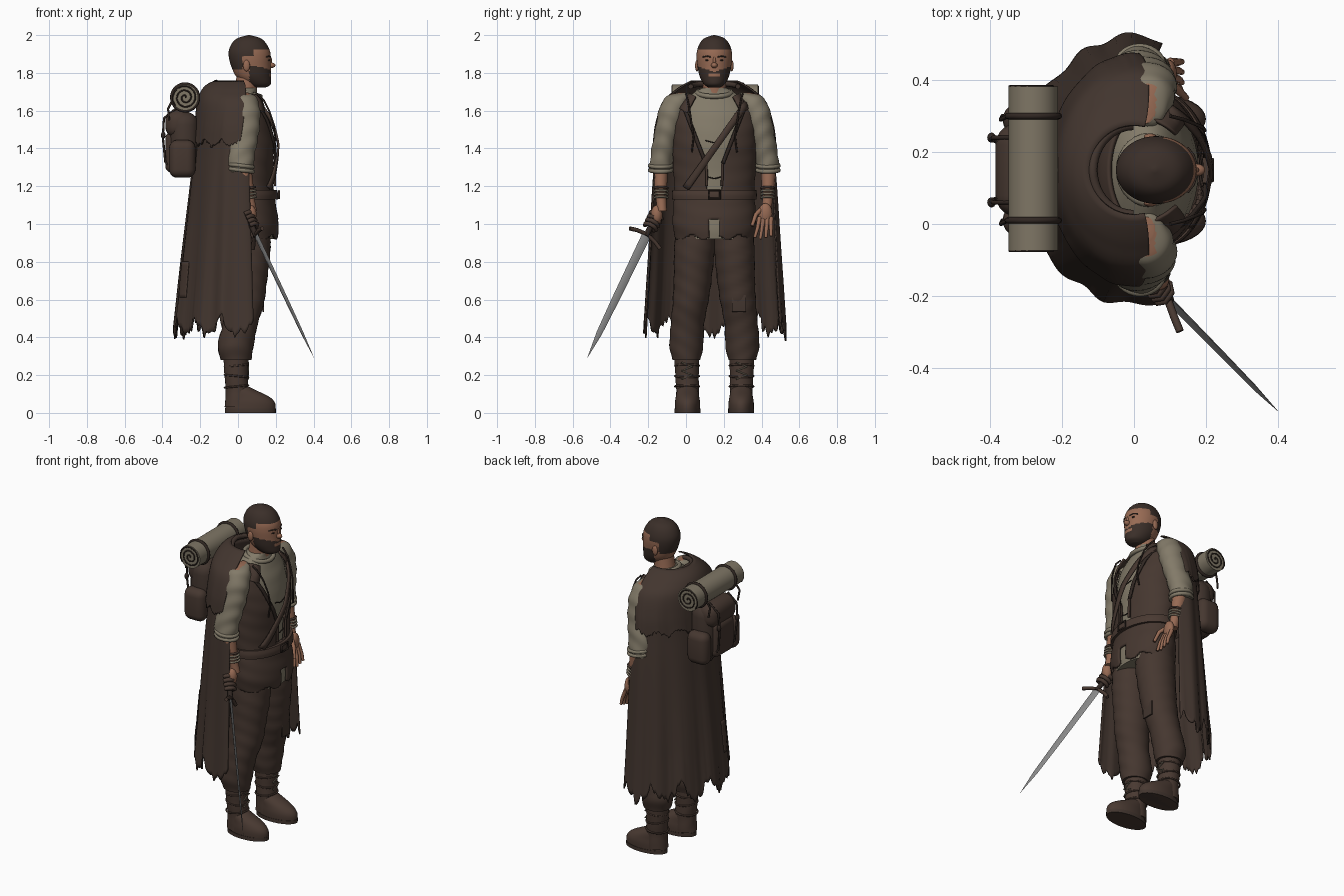
import bpy, bmesh, math, random
from mathutils import Vector

random.seed(4)
if "Cube" in bpy.data.objects:
    bpy.data.objects.remove(bpy.data.objects["Cube"])
MID = 0.15  # body centre line in y


def material(name, r, g, b):
    m = bpy.data.materials.new(name)
    m.use_nodes = True
    m.diffuse_color = (r, g, b, 1)
    m.node_tree.nodes["Principled BSDF"].inputs["Base Color"].default_value = (r, g, b, 1)
    return m


CLOAK = material("cloak brown", .055, .036, .028)
VEST = material("vest brown", .06, .038, .029)
LEATHER = material("boot leather", .066, .041, .031)
TRIM = material("dark strap", .03, .02, .016)
LINEN = material("linen", .225, .195, .14)
ROLL = material("bedroll canvas", .21, .18, .13)
SKIN = material("skin", .31, .145, .088)
HAIR = material("hair", .043, .028, .022)
STEEL = material("steel", .25, .25, .25)


def finish(name, bm, mats, solid=0):
    bmesh.ops.recalc_face_normals(bm, faces=bm.faces)
    me = bpy.data.meshes.new(name)
    bm.to_mesh(me)
    bm.free()
    ob = bpy.data.objects.new(name, me)
    bpy.context.collection.objects.link(ob)
    for m in mats:
        me.materials.append(m)
    if solid:
        s = ob.modifiers.new("thickness", "SOLIDIFY")
        s.thickness, s.offset = solid, 0
    bpy.ops.object.select_all(action='DESELECT')
    ob.select_set(True)
    bpy.context.view_layer.objects.active = ob
    bpy.ops.object.shade_smooth_by_angle(angle=math.radians(45))


def smooth_rings(rings, k):
    out = []
    for i in range(len(rings) - 1):
        p = [rings[max(0, min(len(rings) - 1, i + j))] for j in (-1, 0, 1, 2)]
        for s in range(k):
            t = s / k
            out.append([b + .5 * t * (c - a + t * (2 * a - 5 * b + 4 * c - d + t * (3 * (b - c) + d - a)))
                        for a, b, c, d in zip(*p)])
    return out + [list(rings[-1])]


def ring_at(rings, z):
    """Interpolate the ring at height z; rings may run up or down."""
    for a, b in zip(rings, rings[1:]):
        if min(a[0], b[0]) <= z <= max(a[0], b[0]):
            t = (z - a[0]) / (b[0] - a[0])
            return [p + t * (q - p) for p, q in zip(a, b)]
    return rings[-1]


def loft(name, rings, mats, n=32, k=5, wobble=0, rule=None, drop=None, solid=0, cap=True):
    """rings: z, centre x, centre y, radius x, radius y"""
    bm = bmesh.new()
    rows = []
    for z, cx, cy, rx, ry in smooth_rings(rings, k):
        row = []
        for i in range(n):
            a = 2 * math.pi * i / n
            w = 1 + wobble * math.sin(z * 70 + 4 * math.sin(a + cy * 9))
            row.append(bm.verts.new((cx + max(rx, .002) * w * math.cos(a), cy + max(ry, .002) * w * math.sin(a), z)))
        rows.append(row)
    for r, q in zip(rows, rows[1:]):
        for i in range(n):
            j = (i + 1) % n
            bm.faces.new((r[i], r[j], q[j], q[i]))
    if cap:
        bm.faces.new(rows[0])
        bm.faces.new(rows[-1])
    if rule:
        for f in bm.faces:
            f.material_index = rule(f.calc_center_median())
    if drop:
        bmesh.ops.delete(bm, geom=[f for f in bm.faces if drop(f.calc_center_median())], context='FACES')
    finish(name, bm, mats, solid)


def ball(name, loc, scale, mat):
    bm = bmesh.new()
    bmesh.ops.create_uvsphere(bm, u_segments=20, v_segments=12, radius=1)
    bmesh.ops.scale(bm, vec=scale, verts=bm.verts)
    bmesh.ops.translate(bm, vec=loc, verts=bm.verts)
    finish(name, bm, [mat])


def box(name, loc, size, mat, bevel):
    bm = bmesh.new()
    bmesh.ops.create_cube(bm, size=1)
    bmesh.ops.scale(bm, vec=size, verts=bm.verts)
    bmesh.ops.bevel(bm, geom=bm.edges[:], offset=bevel, segments=5, affect='EDGES', profile=.5)
    bmesh.ops.translate(bm, vec=loc, verts=bm.verts)
    finish(name, bm, [mat])


def tube(name, pts, r, mat, taper=1, closed=False):
    cu = bpy.data.curves.new(name, 'CURVE')
    cu.dimensions, cu.bevel_depth, cu.bevel_resolution, cu.use_fill_caps = '3D', r, 2, True
    sp = cu.splines.new('POLY')
    sp.points.add(len(pts) - 1)
    for i, p in enumerate(pts):
        sp.points[i].co = (*p, 1)
        sp.points[i].radius = 1 + (taper - 1) * i / max(1, len(pts) - 1)
    sp.use_cyclic_u = closed
    cu.materials.append(mat)
    bpy.context.collection.objects.link(bpy.data.objects.new(name, cu))


def hoop(name, c, rx, ry, r, mat, tilt=0, axis='z'):
    pts = []
    for i in range(28):
        u, v = rx * math.cos(i * math.tau / 28), ry * math.sin(i * math.tau / 28)
        pts.append((c[0] + u, c[1] + v, c[2] + tilt * u) if axis == 'z' else (c[0] + u, c[1], c[2] + v))
    tube(name, pts, r, mat, closed=True)


# Torso: shirt, open vest, belt
TORSO = [(.92, .06, MID, .145, .2), (1.0, .06, MID, .15, .215), (1.1, .055, MID, .14, .21), (1.17, .05, MID, .135, .205),
         (1.3, .045, MID, .14, .213), (1.42, .045, MID, .148, .215), (1.55, .035, MID, .135, .22),
         (1.63, .025, MID, .115, .2), (1.69, .03, MID, .085, .13)]
loft("shirt", [(z, x, y, a - .014, b - .014) for z, x, y, a, b in TORSO] + [(1.72, .04, MID, .06, .065)], [LINEN], wobble=.006)


def opening(z):
    if z < 1.03:
        return .03
    return 0 if z < 1.19 else .035 + max(0, z - 1.3) * .4


loft("vest", TORSO, [VEST], n=96, k=8, wobble=.006, solid=.012, cap=False,
     drop=lambda c: (c.x > .04 and abs(c.y - MID) < opening(c.z)) or c.z > 1.67
     or c.z < .93 + .012 * math.sin(c.y * 50))


def chest(y, z, off=.012):
    _, cx, _, rx, ry = ring_at(TORSO, z)
    return Vector((cx + off + rx * math.sqrt(max(0, 1 - ((y - MID) / ry) ** 2)), y, z))


def ribbon(name, y0, z0, y1, z1, w, mat, off=.014):
    bm = bmesh.new()
    d = Vector((y1 - y0, z1 - z0)).normalized() * w / 2
    rows = []
    for i in range(21):
        y, z = y0 + (y1 - y0) * i / 20, z0 + (z1 - z0) * i / 20
        rows.append([bm.verts.new(chest(y - s * d.y, min(1.689, z + s * d.x), off)) for s in (-1, 0, 1)])
    for a, b in zip(rows, rows[1:]):
        for j in (0, 1):
            bm.faces.new((a[j], a[j + 1], b[j + 1], b[j]))
    finish(name, bm, [mat], .01)


ribbon("chest_strap", .32, 1.64, .0, 1.19, .035, VEST, .022)
for s, side in ((-1, "right"), (1, "left")):
    ribbon(side + "_lapel", MID + s * .165, 1.63, MID + s * .045, 1.32, .018, TRIM)
    ribbon(side + "_vest_shoulder", MID + s * .12, 1.685, MID + s * .165, 1.6, .05, VEST, .018)
    ribbon(side + "_vest_edge", MID + s * .042, 1.32, MID + s * .04, 1.2, .012, VEST)
    tube(side + "_chest_cord", [(.1, MID + s * .15, 1.69), (.14, MID + s * .14, 1.65), (.165, MID + s * .13, 1.6),
         (.188, MID + s * .12, 1.53), (.197, MID + s * .11, 1.46), (.19, MID + s * .12, 1.38)], .005, TRIM)
loft("belt", [(1.13, .055, MID, .157, .223), (1.155, .054, MID, .159, .225), (1.18, .05, MID, .157, .222)], [LEATHER], n=48)
tube("buckle", [(.217, MID + y, 1.155 + z) for y, z in ((-.03, -.02), (.03, -.02), (.03, .02), (-.03, .02))], .006, TRIM, closed=True)
for z in (1.24, 1.43):
    tube("shirt_tie", [chest(MID + y * .12, z + .03 * abs(y), 0) for y in (-.4, -.2, 0, .2, .4)], .003, TRIM)

# Head: skin, hair and beard by region
HEAD = [(1.722, .115, MID, .03, .03), (1.74, .105, MID, .068, .055), (1.78, .083, MID, .092, .077), (1.83, .07, MID, .104, .088),
        (1.88, .063, MID, .111, .094), (1.92, .06, MID, .108, .091), (1.96, .058, MID, .088, .075), (1.985, .058, MID, .058, .05),
        (2.0, .058, MID, .005, .005)]


def head_rule(c):
    d = abs(c.y - MID)
    if c.z > 1.925 or (c.z > 1.89 and c.x < .085) or (c.z > 1.82 and c.x < .025):
        return 1
    if c.x > .06 and c.z < 1.806 + .32 * d and not (d < .03 and 1.779 < c.z < 1.797 and c.x > .1):
        return 1
    return 0


loft("head", HEAD, [SKIN, HAIR], n=64, k=8, rule=head_rule)
loft("neck", [(1.64, .035, MID, .07, .075), (1.71, .04, MID, .06, .063), (1.79, .05, MID, .056, .058)], [SKIN])
hoop("shirt_collar", (.04, MID, 1.695), .078, .09, .013, LINEN, -.25)
ball("nose", (.174, MID, 1.84), (.024, .017, .015), SKIN)
ball("nose_bridge", (.167, MID, 1.862), (.014, .009, .026), SKIN)
for s, side in ((-1, "right"), (1, "left")):
    ball(side + "_ear", (.045, MID + s * .092, 1.838), (.018, .01, .03), SKIN)
    ball(side + "_eye", (.163, MID + s * .037, 1.867), (.006, .011, .005), TRIM)
    tube(side + "_brow", [(.173, MID + s * .018, 1.884), (.166, MID + s * .04, 1.889), (.149, MID + s * .062, 1.884)], .0035, HAIR)

# Arms, legs and boots, mirrored about the centre line
for s, side in ((-1, "right"), (1, "left")):
    def R(*rows):
        return [(z, x, MID + s * d, a, b) for z, x, d, a, b in rows]

    loft(side + "_sleeve", R((1.695, .035, .16, .02, .03), (1.672, .038, .19, .058, .068), (1.6, .042, .222, .075, .072),
         (1.5, .035, .246, .078, .067), (1.4, .018, .268, .077, .064), (1.32, .012, .282, .07, .06), (1.275, .018, .285, .066, .06)),
         [LINEN, SKIN], wobble=.035, k=7,
         rule=lambda c: int(c.z > 1.635 and .018 < c.x < .06 and .15 < abs(c.y - MID) < .24))
    for i in range(2):
        hoop(side + "_cuff", (.016, MID + s * .284, 1.285 + .024 * i), .064, .057, .011, LINEN, -.12)
    loft(side + "_forearm", R((1.34, .02, .285, .045, .042), (1.22, .04, .285, .04, .036), (1.14, .057, .282, .03, .028),
         (1.07, .07, .277, .03, .026)), [SKIN])
    for i in range(4):
        hoop(side + "_bracelet", (.053 + i * .002, MID + s * .282, 1.19 - i * .017), .037, .034, .006, ROLL if i else LEATHER, .15)
    loft(side + "_trouser_leg", R((1.0, .05, .095, .12, .11), (.85, .055, .106, .116, .107), (.7, .045, .115, .108, .1),
         (.58, .035, .127, .102, .094), (.47, .012, .142, .092, .088), (.36, -.012, .148, .095, .09),
         (.28, -.01, .148, .08, .074)), [VEST], wobble=.018, k=6)
    loft(side + "_boot_shaft", R((.03, -.005, .142, .065, .062), (.12, -.005, .142, .06, .06), (.22, -.01, .145, .063, .063),
         (.37, -.01, .147, .07, .068)), [LEATHER], wobble=.012)
    loft(side + "_boot_foot", R((.0, .065, .142, .133, .066), (.05, .065, .142, .132, .067), (.085, .05, .142, .116, .062),
         (.12, .015, .142, .08, .055), (.14, .0, .142, .055, .045)), [LEATHER])
    loft(side + "_sole", R((.0, .065, .142, .135, .069), (.022, .065, .142, .135, .069)), [CLOAK], k=1)
    for i in range(3):
        hoop(side + "_boot_strap", (-.008, MID + s * .144, .14 + i * .055), .063, .064, .005, LEATHER, .1 * (-1) ** i)
    for i in range(4):
        tube(side + "_boot_lace", [(.056, MID + s * .145 + y * (-1) ** i, .19 + i * .022 + y * .4) for y in (-.03, 0, .03)], .003, ROLL)
box("knee_patch", (.134, .28, .58), (.009, .075, .09), CLOAK, .002)

# Left hand, open
ball("left_palm", (.095, .42, 1.055), (.024, .037, .055), SKIN)
for i in range(4):
    y = .39 + i * .02
    tube("left_finger", [(.1, y, 1.035), (.125, y - .012 + i * .004, .975), (.133, y - .026 + i * .009, .92 + .008 * abs(i - 1))], .0125, SKIN, .65)
tube("left_thumb", [(.085, .405, 1.085), (.125, .37, 1.05), (.145, .35, .99)], .014, SKIN, .65)

# Right hand and sword
GUARD, TIP = Vector((.098, -.212, .935)), Vector((.404, -.524, .288))
AXIS = (TIP - GUARD).normalized()
CROSS = Vector((-.045, .15, -.1)).normalized()
FLAT = AXIS.cross(CROSS)
ball("right_fist", (.066, -.155, 1.05), (.032, .03, .05), SKIN)
for i in range(4):
    c = GUARD - AXIS * (.06 + i * .024)
    tube("right_wrapped_finger", [c + CROSS * .034 * math.cos(a) + FLAT * .03 * math.sin(a) for a in (-.6, .3, 1.2, 2.1, 3, 3.9)], .012, LEATHER)
tube("sword_grip", [GUARD, GUARD - AXIS * .16], .015, TRIM)
ball("sword_pommel", GUARD - AXIS * .17, (.02, .02, .02), LEATHER)
tube("sword_guard", [GUARD + CROSS * u * .1 + AXIS * .025 * (u * u - .4) for u in (-1, -.6, -.2, .2, .6, 1)], .011, LEATHER)
bm = bmesh.new()
loops = [[bm.verts.new(GUARD + AXIS * t + CROSS * a * w + FLAT * b * w * .3) for a, b in ((1, 0), (0, 1), (-1, 0), (0, -1))]
         for t, w in ((0, .025), (.4, .021), (.62, .016))]
point = bm.verts.new(TIP)
for i in range(4):
    j = (i + 1) % 4
    for a, b in zip(loops, loops[1:]):
        bm.faces.new((a[i], a[j], b[j], b[i]))
    bm.faces.new((loops[-1][i], loops[-1][j], point))
finish("sword_blade", bm, [STEEL])

# Cloak: z, back radius, side radius
CLOAK_SHAPE = smooth_rings([(1.755, .11, .11), (1.735, .15, .15), (1.7, .18, .2), (1.64, .2, .26), (1.52, .213, .295), (1.4, .225, .308),
                            (1.2, .25, .325), (.8, .295, .348), (.38, .335, .372)], 6)


def cloak_sheet(name, a0, a1, top, hem, off, mat, nu=110, nv=44, ragged=0, flare=0):
    bm = bmesh.new()
    rows = []
    for i in range(nu + 1):
        a_top = math.radians(a0 + (a1 - a0) * i / nu)
        tooth = ragged * (abs((i * .13) % 2 - 1) + random.uniform(-.25, .35))
        col = []
        for j in range(nv + 1):
            t = j / nv
            a = a_top * (1 + flare * t)
            base = top + (hem - top) * t
            _, back, side = ring_at(CLOAK_SHAPE, base)
            drape = max(0, min(1, 1.65 - base))
            fold = 1 + drape * (.022 * math.sin(a * 13 + .8 * math.sin(a * 5)) - .05 * math.sin(2 * a) ** 2)
            col.append(bm.verts.new((-(back * fold + off) * math.cos(a), MID + (side * fold + off) * math.sin(a), base + tooth * t ** 3)))
        rows.append(col)
    for r, q in zip(rows, rows[1:]):
        for j in range(nv):
            bm.faces.new((r[j], q[j], q[j + 1], r[j + 1]))
    finish(name, bm, [mat], .008)


cloak_sheet("cloak", -104, 104, 1.68, .39, 0, CLOAK, ragged=.11)
cloak_sheet("cloak_mantle", -104, 104, 1.755, 1.41, .014, CLOAK, ragged=.035, flare=-.1)
cloak_sheet("cloak_patch", -27, -12, .8, .61, .007, VEST, 10, 10)
tube("hood_rim", [(-.115 * math.cos(a * .14), MID + .125 * math.sin(a * .14), 1.75 - .002 * abs(a)) for a in range(-11, 12)], .014, CLOAK)

# Backpack with pockets, flap and cords
box("pack_body", (-.285, MID, 1.42), (.15, .28, .35), CLOAK, .07)
box("pack_flap", (-.315, MID, 1.53), (.14, .26, .15), VEST, .06)
box("pack_back_pocket", (-.345, MID, 1.38), (.08, .19, .22), VEST, .038)
for s, side in ((-1, "right"), (1, "left")):
    box(side + "_pack_pocket", (-.295, MID + s * .14, 1.345), (.14, .09, .2), VEST, .044)
    tube(side + "_pack_cord", [(-.33, MID + s * .09, 1.61), (-.392, MID + s * .09, 1.56), (-.398, MID + s * .085, 1.46),
         (-.385, MID + s * .08, 1.33), (-.33, MID + s * .08, 1.25)], .006, TRIM)
    ball(side + "_pack_toggle", (-.396, MID + s * .09, 1.47), (.012, .014, .02), TRIM)

# Bedroll with spiral ends and straps
bm = bmesh.new()
bmesh.ops.create_cone(bm, cap_ends=True, segments=40, radius1=.069, radius2=.069, depth=.455)
for v in bm.verts:
    v.co = (-.28 + v.co.x, .154 + v.co.z, 1.67 + v.co.y)
finish("bedroll", bm, [ROLL])
for y in (-.074, .382):
    tube("bedroll_spiral", [(-.28 + .0035 * i ** .8 * math.cos(i * .4), y, 1.67 + .0035 * i ** .8 * math.sin(i * .4))
         for i in range(42)], .004, TRIM)
for y in (.01, .3):
    hoop("bedroll_strap", (-.28, y, 1.67), .071, .071, .009, TRIM, axis='y')
    tube("bedroll_tie", [(-.35, y, 1.65), (-.37, y - .01, 1.61), (-.365, y, 1.55)], .006, TRIM)
